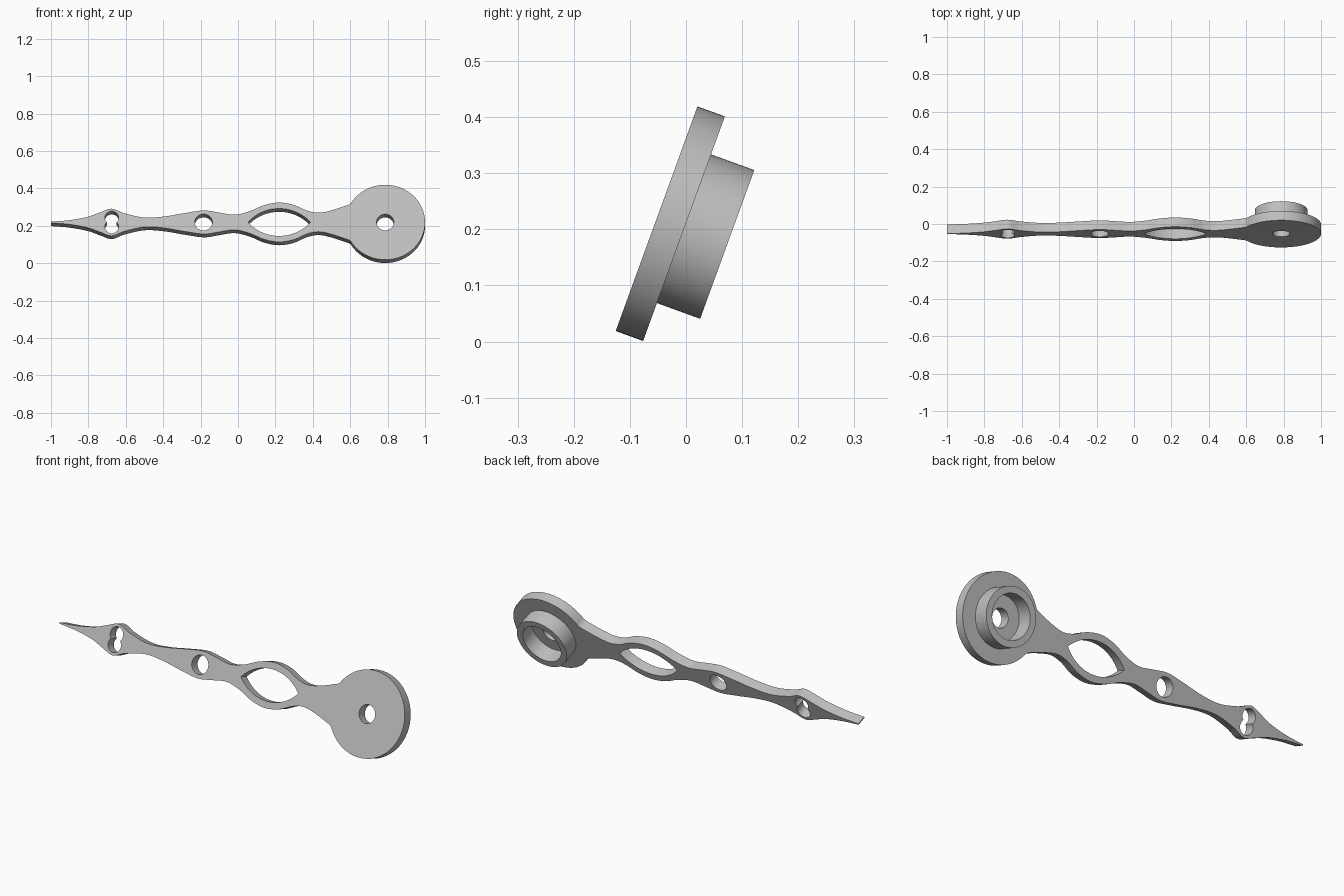
import bpy
import bmesh
from math import sin, cos, pi, radians, sqrt, asin
from mathutils import Matrix

cube = bpy.data.objects.get("Cube")
if cube:
    bpy.data.objects.remove(cube)

HALF = 0.026                 # half the plate thickness
HUB_X, HUB_R = 0.787, 0.213  # round end of the hand
TILT = Matrix.Translation((0, -0.028, 0.21)) @ Matrix.Rotation(radians(70), 4, 'X')

grey = bpy.data.materials.new("plain grey")
grey.use_nodes = True
grey.diffuse_color = (0.52, 0.52, 0.52, 1)
grey.node_tree.nodes["Principled BSDF"].inputs["Base Color"].default_value = (0.52, 0.52, 0.52, 1)


def circle(x, y, r, a0=0.0, a1=2 * pi, n=64):
    return [(x + r * cos(a0 + (a1 - a0) * i / n), y + r * sin(a0 + (a1 - a0) * i / n))
            for i in range(n)]


def smooth_path(keys, steps=8):
    """Cubic curve through the keys, with slopes taken from neighbours."""
    last = len(keys) - 1
    slope = []
    for i in range(last + 1):
        a, b = keys[max(i - 1, 0)], keys[min(i + 1, last)]
        slope.append((b[1] - a[1]) / (b[0] - a[0]))
    out = []
    for i in range(last):
        (x0, y0), (x1, y1) = keys[i], keys[i + 1]
        w = x1 - x0
        for k in range(steps):
            t = k / steps
            y = ((1 + 2 * t) * (1 - t) ** 2 * y0 + t * (1 - t) ** 2 * w * slope[i]
                 + t * t * (3 - 2 * t) * y1 + t * t * (t - 1) * w * slope[i + 1])
            out.append((x0 + t * w, y))
    return out


def finish(name, mesh):
    mesh.transform(TILT)
    mesh.materials.clear()
    mesh.materials.append(grey)
    obj = bpy.data.objects.new(name, mesh)
    bpy.context.collection.objects.link(obj)
    bpy.ops.object.select_all(action='DESELECT')
    obj.select_set(True)
    bpy.context.view_layer.objects.active = obj
    bpy.ops.object.shade_smooth_by_angle(angle=radians(30))


# Outline: wavy arm, mirrored, closed by the round hub
half_width = [(-1, 0.003), (-0.9, 0.012), (-0.8, 0.032), (-0.735, 0.057), (-0.675, 0.077),
              (-0.61, 0.052), (-0.5, 0.027), (-0.4, 0.032), (-0.28, 0.053), (-0.18, 0.067),
              (-0.1, 0.055), (-0.02, 0.043), (0.06, 0.062), (0.14, 0.097), (0.22, 0.112),
              (0.3, 0.098), (0.37, 0.066), (0.43, 0.054), (0.5, 0.068), (0.605, 0.105)]
upper = smooth_path(half_width)
join = pi - asin(0.108 / HUB_R)
lower = [(x, -y) for x, y in upper]
outline = upper + circle(HUB_X, 0, HUB_R, join, -join, 96)
outline += circle(HUB_X, 0, HUB_R, -join, -join + 0.01, 1) + lower[::-1]

# Openings: hub hole, round hole, pointed lens and figure-eight
lens_x, lens_half, lens_h = 0.22, 0.167, 0.078
lens_r = (lens_half ** 2 + lens_h ** 2) / (2 * lens_h)
spread = asin(lens_half / lens_r)
drop = lens_r - lens_h
lens = (circle(lens_x, -drop, lens_r, pi / 2 - spread, pi / 2 + spread, 24)
        + circle(lens_x, drop, lens_r, -pi / 2 - spread, -pi / 2 + spread, 24))
eight_r, eight_off = 0.037, 0.026
neck = asin(eight_off / eight_r)
eight = (circle(-0.675, eight_off, eight_r, -neck, pi + neck, 28)
         + circle(-0.675, -eight_off, eight_r, pi - neck, 2 * pi + neck, 28))
holes = [circle(HUB_X, 0, 0.046, n=40), circle(-0.184, 0, 0.047, n=40), lens, eight]

curve = bpy.data.curves.new("hand_outline", 'CURVE')
curve.dimensions = '2D'
curve.fill_mode = 'BOTH'
curve.extrude = HALF
for loop in [outline] + holes:
    spline = curve.splines.new('POLY')
    spline.points.add(len(loop) - 1)
    for point, (x, y) in zip(spline.points, loop):
        point.co = (x, y, 0, 1)
    spline.use_cyclic_u = True
shape = bpy.data.objects.new("hand_outline", curve)
bpy.context.collection.objects.link(shape)
bpy.context.view_layer.update()
graph = bpy.context.evaluated_depsgraph_get()
plate = bpy.data.meshes.new_from_object(shape.evaluated_get(graph))
bpy.data.objects.remove(shape)
bm = bmesh.new()
bm.from_mesh(plate)
bmesh.ops.remove_doubles(bm, verts=bm.verts, dist=0.0002)
bmesh.ops.recalc_face_normals(bm, faces=bm.faces)
bm.to_mesh(plate)
bm.free()
finish("clock_hand_plate", plate)

# Mounting collar: open ring on the back of the hub
bm = bmesh.new()
section = [(0.141, -HALF + 0.002), (0.141, -0.108), (0.108, -0.108), (0.108, -HALF + 0.002)]
rings = [[bm.verts.new((x, y, z)) for x, y in circle(HUB_X, 0, r, n=72)] for r, z in section]
for a, b in zip(rings, rings[1:] + rings[:1]):
    for i in range(len(a)):
        j = (i + 1) % len(a)
        bm.faces.new((a[i], a[j], b[j], b[i]))
bmesh.ops.recalc_face_normals(bm, faces=bm.faces)
collar = bpy.data.meshes.new("mounting_collar")
bm.to_mesh(collar)
bm.free()
finish("mounting_collar", collar)
